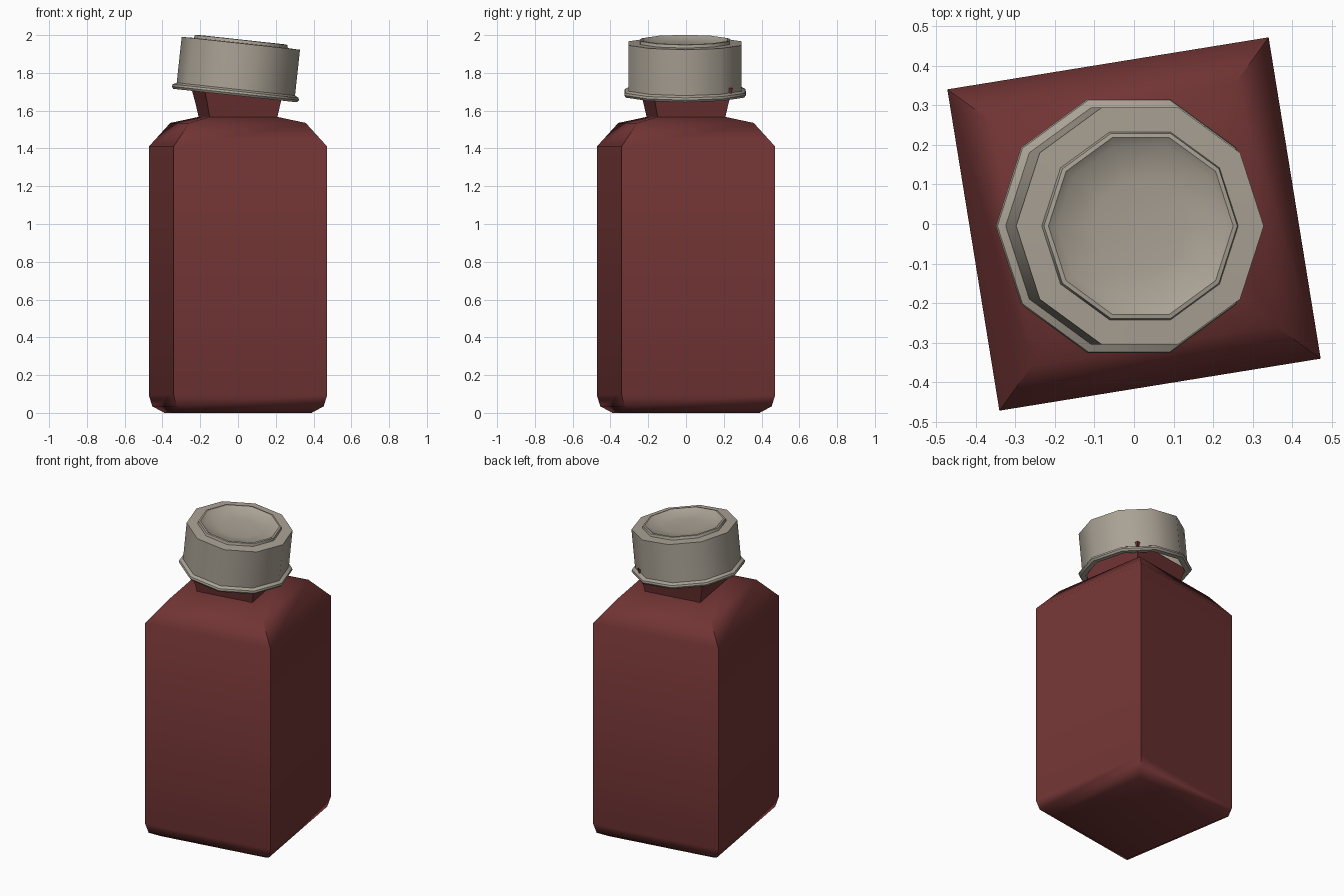
import bpy, bmesh, math
from mathutils import Matrix

if "Cube" in bpy.data.objects:
    bpy.data.objects.remove(bpy.data.objects["Cube"])


def lathe(name, profile, sides, turn, color, angle):
    """Revolve (radius, height) points with a set number of sides."""
    bm = bmesh.new()
    rings = []
    for r, z in profile:
        if r == 0:
            rings.append([bm.verts.new((0, 0, z))] * sides)
        else:
            rings.append([bm.verts.new((r * math.cos(turn + math.tau * i / sides),
                                        r * math.sin(turn + math.tau * i / sides), z))
                          for i in range(sides)])
    for a, b in zip(rings, rings[1:]):
        for i in range(sides):
            j = (i + 1) % sides
            quad = list(dict.fromkeys((a[i], a[j], b[j], b[i])))
            bm.faces.new(quad)
    mesh = bpy.data.meshes.new(name)
    bm.to_mesh(mesh)
    bm.free()
    obj = bpy.data.objects.new(name, mesh)
    bpy.context.collection.objects.link(obj)
    mat = bpy.data.materials.new(name + "_color")
    mat.diffuse_color = color
    mat.use_nodes = True
    mat.node_tree.nodes["Principled BSDF"].inputs["Base Color"].default_value = mat.diffuse_color
    mesh.materials.append(mat)
    bpy.ops.object.select_all(action='DESELECT')
    obj.select_set(True)
    bpy.context.view_layer.objects.active = obj
    bpy.ops.object.shade_smooth_by_angle(angle=math.radians(angle))
    return obj


# Square bottle with bevelled base, sloped shoulder and flared neck
lathe("bottle",
      [(0, 0), (0.48, 0), (0.56, 0.035), (0.582, 0.095), (0.582, 1.41),
       (0.442, 1.535), (0.257, 1.567), (0.278, 1.64), (0.305, 1.72)],
      4, math.radians(54.2), (0.17, 0.035, 0.035, 1), 60)

# Ten-sided cap, tilted to the right, with bottom flange and dished top
cap = lathe("cap",
            [(0.297, 0.03), (0.297, 0.0), (0.33, 0.0), (0.338, 0.012), (0.335, 0.024),
             (0.315, 0.034), (0.315, 0.278), (0.25, 0.28), (0.246, 0.296),
             (0.235, 0.298), (0.212, 0.282), (0.12, 0.27), (0, 0.266)],
            10, 0, (0.40, 0.36, 0.30, 1), 45)
cap.matrix_world = (Matrix.Translation((-0.015, -0.005, 1.68))
                    @ Matrix.Rotation(math.radians(6.2), 4, 'Y'))
